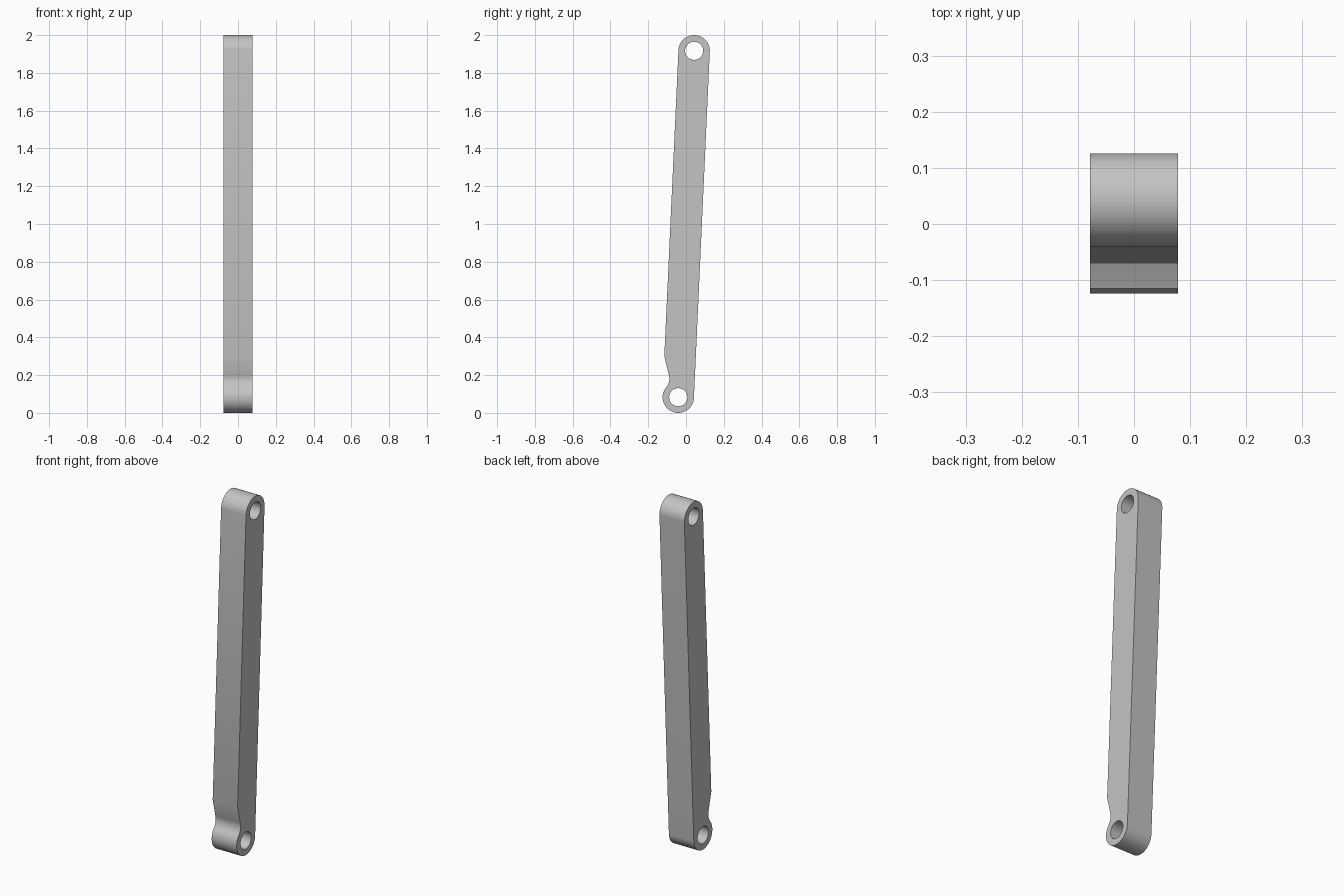
import bpy, bmesh
from math import sin, cos, radians
from mathutils import Matrix

cube = bpy.data.objects.get("Cube")
if cube:
    bpy.data.objects.remove(cube)

HALF_WIDTH = 0.078
END_R, HOLE_R, FILLET_R = 0.083, 0.048, 0.07
TOP, BOTTOM = (0.043, 1.917), (-0.041, 0.083)
TILT = 2.6      # lean of the bar in degrees
JOIN = 140      # direction in which the notch fillet meets the lower eye


def arc(centre, radius, start, end, steps):
    """Points along an arc in the side plane, angles in degrees."""
    angles = [radians(start + (end - start) * i / steps) for i in range(steps + 1)]
    return [(centre[0] + radius * cos(a), centre[1] + radius * sin(a)) for a in angles]


# Side outline: upper eye, shoulder, notch fillet, lower eye
reach = END_R + FILLET_R
fillet = (BOTTOM[0] + reach * cos(radians(JOIN)), BOTTOM[1] + reach * sin(radians(JOIN)))
outline = arc(TOP, END_R, -TILT, 180 - TILT, 40)
outline.append((-0.115, 0.30))
outline += arc(fillet, FILLET_R, 17, JOIN - 180, 16)
outline += arc(BOTTOM, END_R, JOIN, 360 - TILT, 48)[1:]

# Flat shape with two pin holes, given its width
curve = bpy.data.curves.new("link_bar_profile", "CURVE")
curve.dimensions = "2D"
curve.fill_mode = "BOTH"
curve.extrude = HALF_WIDTH
holes = [arc(c, HOLE_R, 0, 360, 48)[:-1] for c in (TOP, BOTTOM)]
for points in [outline] + holes:
    spline = curve.splines.new("POLY")
    spline.points.add(len(points) - 1)
    for point, (y, z) in zip(spline.points, points):
        point.co = (y, z, 0, 1)
    spline.use_cyclic_u = True

profile = bpy.data.objects.new("link_bar_profile", curve)
bpy.context.collection.objects.link(profile)
bpy.context.view_layer.update()
mesh = bpy.data.meshes.new_from_object(profile)
bpy.data.objects.remove(profile)

# Stand the shape up and weld caps to sides
bm = bmesh.new()
bm.from_mesh(mesh)
bm.transform(Matrix(((0, 0, 1, 0), (1, 0, 0, 0), (0, 1, 0, 0), (0, 0, 0, 1))))
bmesh.ops.remove_doubles(bm, verts=bm.verts, dist=0.0001)
bmesh.ops.recalc_face_normals(bm, faces=bm.faces)
bm.to_mesh(mesh)
bm.free()

bar = bpy.data.objects.new("link_bar", mesh)
bpy.context.collection.objects.link(bar)

# Plain grey metal
grey = bpy.data.materials.new("light_grey")
grey.use_nodes = True
colour = (0.55, 0.55, 0.55, 1)
grey.diffuse_color = colour
grey.node_tree.nodes["Principled BSDF"].inputs["Base Color"].default_value = colour
mesh.materials.clear()
mesh.materials.append(grey)

# Smooth round ends, crisp rims
bpy.ops.object.select_all(action="DESELECT")
bar.select_set(True)
bpy.context.view_layer.objects.active = bar
bpy.ops.object.shade_smooth_by_angle(angle=radians(20))
